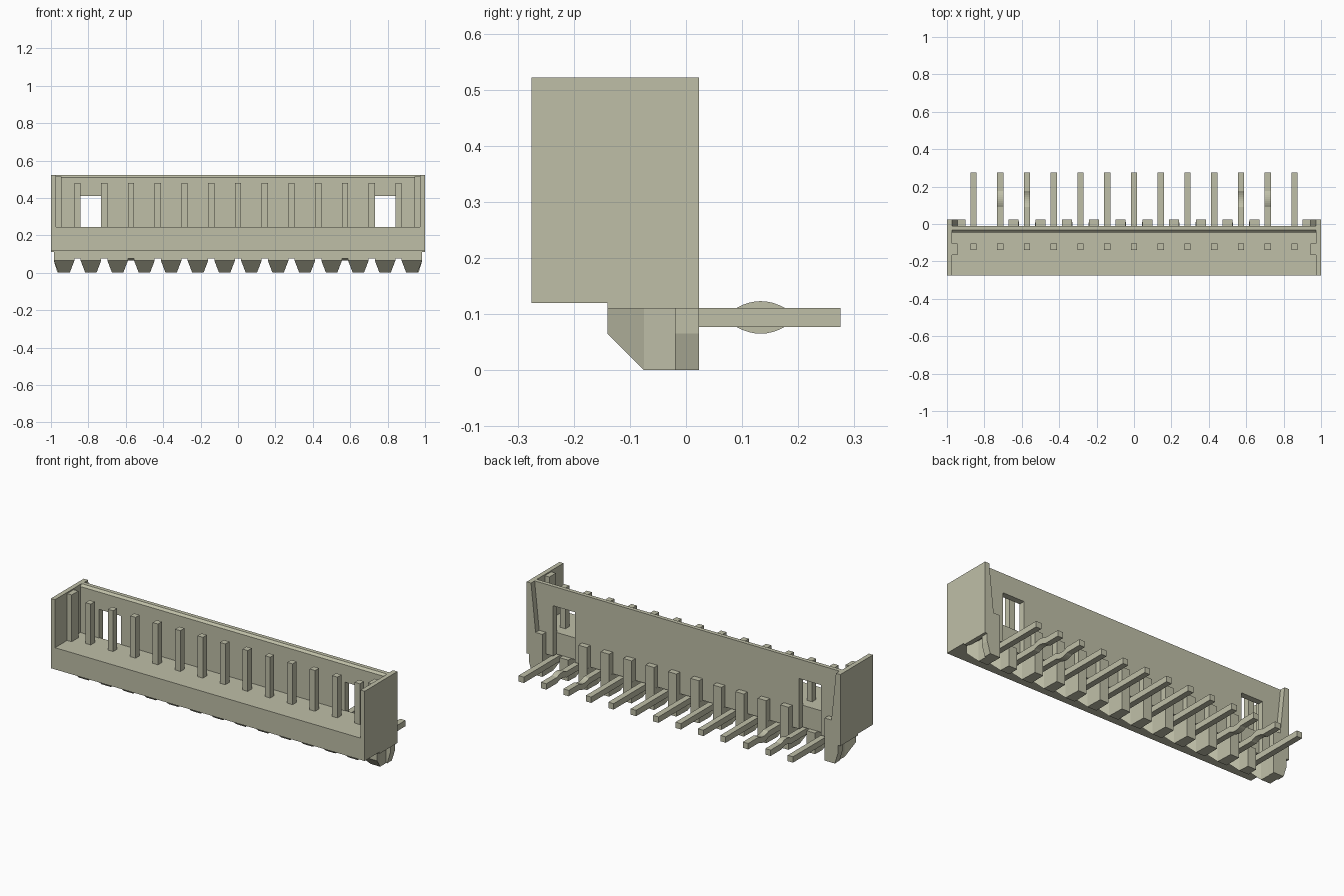
import bpy
import bmesh
from mathutils import Vector

cube = bpy.data.objects.get("Cube")
if cube:
    bpy.data.objects.remove(cube, do_unlink=True)

ivory = bpy.data.materials.new("ivory_plastic")
ivory.use_nodes = True
colour = (0.52, 0.52, 0.39, 1)
ivory.diffuse_color = colour
ivory.node_tree.nodes["Principled BSDF"].inputs["Base Color"].default_value = colour

PINS = 13
PITCH = 0.143
PIN = 0.017  # half thickness of a pin


def prism(name, outline, axis, start, end):
    """Extrude a 2D outline along an axis; the outline uses the other two axes in order."""
    def place(p, depth):
        co = list(p)
        co.insert("xyz".index(axis), depth)
        return Vector(co)
    bm = bmesh.new()
    face = bm.faces.new([bm.verts.new(place(p, start)) for p in outline])
    moved = bmesh.ops.extrude_face_region(bm, geom=[face])["geom"]
    shift = place((0, 0), end - start)
    bmesh.ops.translate(bm, vec=shift, verts=[v for v in moved if isinstance(v, bmesh.types.BMVert)])
    bmesh.ops.recalc_face_normals(bm, faces=bm.faces)
    return finish(name, bm)


def finish(name, bm):
    mesh = bpy.data.meshes.new(name)
    bm.to_mesh(mesh)
    bm.free()
    mesh.materials.append(ivory)
    obj = bpy.data.objects.new(name, mesh)
    bpy.context.collection.objects.link(obj)
    return obj


def box(name, x0, x1, y0, y1, z0, z1):
    return prism(name, [(x0, y0), (x1, y0), (x1, y1), (x0, y1)], "z", z0, z1)


# Floor block
box("floor_block", -0.99, 0.99, -0.275, -0.04, 0.12, 0.245)

# Back wall, notched from below to leave the two windows
prism("back_wall", [(-0.98, 0.12), (-0.855, 0.12), (-0.855, 0.41), (-0.715, 0.41), (-0.715, 0.12),
                    (0.715, 0.12), (0.715, 0.41), (0.855, 0.41), (0.855, 0.12), (0.98, 0.12),
                    (0.98, 0.51), (-0.98, 0.51)], "y", -0.045, -0.01)
prism("back_wall_lip", [(-0.045, 0.51), (-0.01, 0.51), (-0.01, 0.522), (-0.033, 0.522)], "x", -0.98, 0.98)

# Side walls, guide ribs and rear flanges
for side, label in ((1, "left"), (-1, "right")):
    prism(label + "_side_wall", [(-0.275, 0.12), (-0.14, 0.12), (-0.14, 0.11), (0.023, 0.11),
                                 (0.023, 0.522), (-0.275, 0.522)], "x", side * 0.974, side)
    box(label + "_guide_rib", side * 0.945, side * 0.98, -0.165, -0.105, 0.245, 0.515)
    flange = [(1, 0.11), (1, 0.522), (0.972, 0.522), (0.943, 0.245), (0.9, 0.245),
              (0.9, 0), (0.965, 0), (0.985, 0.065), (0.985, 0.11)]
    prism(label + "_rear_flange", [(side * x, z) for x, z in flange], "y", -0.02, 0.023)

# Tapered legs between the pins, each with a sloping toe
for i in range(PINS + 1):
    x = (i - PINS / 2) * PITCH
    windowed = i in (1, PINS - 1)
    back = -0.012 if windowed else 0.023
    bm = bmesh.new()
    # rings of (y, half width, bottom height)
    rings = []
    for y, w, z in ((-0.14, 0.055, 0.065), (-0.075, 0.03, 0), (back, 0.027, 0)):
        rings.append([bm.verts.new(p) for p in ((x - w, y, z), (x + w, y, z), (x + w, y, 0.121), (x - w, y, 0.121))])
    bm.faces.new(rings[0])
    bm.faces.new(rings[-1])
    for a, b in zip(rings, rings[1:]):
        for k in range(4):
            n = (k + 1) % 4
            bm.faces.new((a[k], a[n], b[n], b[k]))
    bmesh.ops.recalc_face_normals(bm, faces=bm.faces)
    finish(f"leg_{i + 1}", bm)
    # Upright post behind the wall, absent at the windows and flanges
    if 1 < i < PINS - 1:
        box(f"rear_post_{i + 1}", x - 0.027, x + 0.027, -0.02, 0.023, 0.12, 0.245)

# Right-angle pins; the second and third from each end are kinked for grip
for i in range(PINS):
    x = (i - PINS // 2) * PITCH
    end = min(i, PINS - 1 - i)
    kink = {1: 0.012, 2: -0.012}.get(end, 0)
    path = [(-0.103, 0)]
    if kink:
        for s in range(9):
            t = s / 4 - 1
            path.append((0.133 + 0.043 * t, kink * (1 - t * t)))
    path.append((0.275, 0))
    z = 0.094
    lower = [(y, z + dz - PIN) for y, dz in path]
    upper = [(y, z + dz + PIN) for y, dz in reversed(path)]
    outline = [(-0.14, 0.48), (-0.14, z - PIN)] + lower[1:] + upper[:-1]
    outline += [(-0.103, z + PIN), (-0.103, 0.48)]
    prism(f"pin_{i + 1}", outline, "x", x - PIN, x + PIN)
